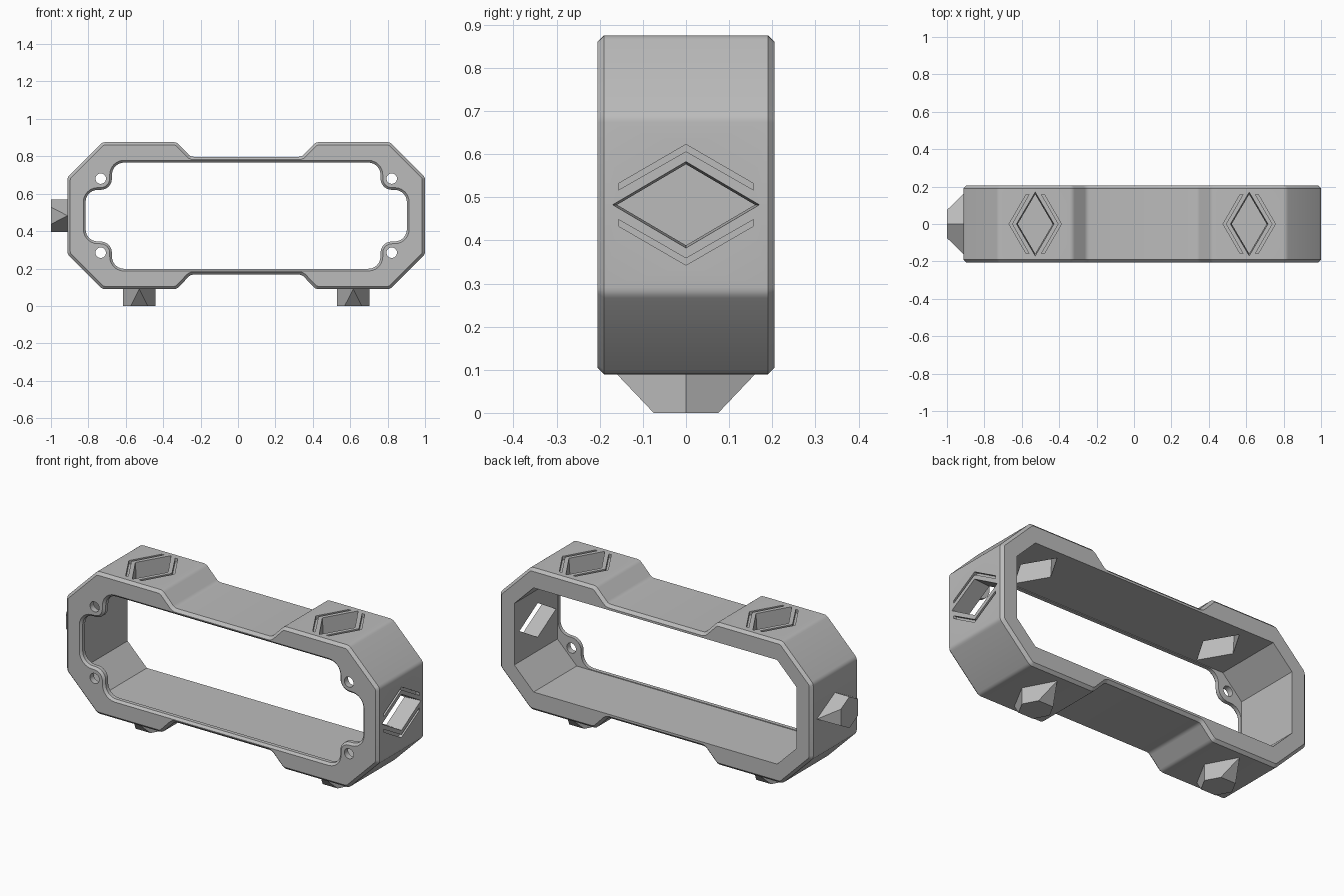
import bpy, bmesh, math
from mathutils import Vector

if "Cube" in bpy.data.objects:
    bpy.data.objects.remove(bpy.data.objects["Cube"])

CX, CZ = 0.044, 0.4825      # centre of the frame
HX, HZ = 0.956, 0.393       # outer half sizes
HY = 0.205                  # half depth

grey = bpy.data.materials.new("grey plastic")
grey.diffuse_color = (0.5, 0.5, 0.5, 1)
grey.use_nodes = True
grey.node_tree.nodes["Principled BSDF"].inputs["Base Color"].default_value = grey.diffuse_color


def make(name, bm):
    bmesh.ops.recalc_face_normals(bm, faces=bm.faces)
    me = bpy.data.meshes.new(name)
    bm.to_mesh(me)
    bm.free()
    me.materials.append(grey)
    ob = bpy.data.objects.new(name, me)
    bpy.context.collection.objects.link(ob)
    return ob


def loft(name, sections):
    """Closed solid through matching rings of 3D points."""
    bm = bmesh.new()
    rings = [[bm.verts.new(p) for p in s] for s in sections]
    n = len(rings[0])
    for r, s in zip(rings, rings[1:]):
        for i in range(n):
            j = (i + 1) % n
            bm.faces.new((r[i], r[j], s[j], s[i]))
    bm.faces.new(rings[0])
    bm.faces.new(rings[-1])
    return make(name, bm)


def fillet(pts, r, seg=3):
    """Round the corners of a closed 2D outline."""
    out = []
    for i, p in enumerate(pts):
        p = Vector(p)
        a = (Vector(pts[i - 1]) - p).normalized()
        b = (Vector(pts[(i + 1) % len(pts)]) - p).normalized()
        half = a.angle(b) / 2
        t = r / math.tan(half)
        c = p + (a + b).normalized() * (r / math.sin(half))
        u, v = p + a * t - c, p + b * t - c
        ang = u.angle(v)
        for k in range(seg + 1):
            f = k / seg
            w = (u * math.sin((1 - f) * ang) + v * math.sin(f * ang)) / math.sin(ang)
            out.append(c + w)
    return out


def offset(pts, d):
    """Shift a counter-clockwise outline outward by d."""
    out = []
    for i, p in enumerate(pts):
        e = (p - pts[i - 1]).normalized()
        f = (pts[(i + 1) % len(pts)] - p).normalized()
        n, m = Vector((e.y, -e.x)), Vector((f.y, -f.x))
        out.append(p + (n + m) * d / (1 + n.dot(m)))
    return out


def at_y(pts, y):
    return [(p.x + CX, y, p.y + CZ) for p in pts]


def four_way(quarter):
    """Mirror a first-quadrant path (right to top) into a closed outline."""
    q = [Vector(p) for p in quarter]
    top = q + [Vector((-p.x, p.y)) for p in reversed(q)]
    return top + [-p for p in top]


def arc(cx, cy, r, a0, a1, seg=6):
    return [(cx + r * math.cos(math.radians(a0 + (a1 - a0) * k / seg)),
             cy + r * math.sin(math.radians(a0 + (a1 - a0) * k / seg))) for k in range(seg + 1)]


# Outer shell: stepped octagon outline with chamfered front and back rims
outline = fillet(four_way([(HX, 0.206), (0.769, HZ), (0.372, HZ), (0.297, 0.315)]), 0.035)
slim = offset(outline, -0.015)
frame = loft("frame", [at_y(slim, -HY), at_y(outline, -HY + 0.015),
                       at_y(outline, HY - 0.015), at_y(slim, HY)])

cutters = []

# Octagonal cavity, open at the back
cavity = four_way([(0.863, 0.170), (0.745, 0.288)])
cutters.append(loft("cavity_cutter", [at_y(cavity, -0.172), at_y(cavity, 0.3)]))

# Front opening with screw tabs and a chamfered lip
SX, SZ = 0.778, 0.198
tab = (arc(SX + 0.016, SZ - 0.125, 0.065, 0, 90)
       + list(reversed(arc(SX, SZ, 0.06, 180, 270)))
       + arc(SX - 0.125, SZ + 0.021, 0.065, 0, 90))
opening = four_way(tab)
cutters.append(loft("opening_cutter", [at_y(offset(opening, 0.022), -HY - 0.01),
                                       at_y(opening, -HY + 0.012), at_y(opening, -0.1)]))

# Screw holes
for sx in (-1, 1):
    for sz in (-1, 1):
        ring = [Vector(p) for p in arc(sx * SX, sz * SZ, 0.028, 0, 360, 24)[:-1]]
        cutters.append(loft("screw_cutter", [at_y(ring, -0.3), at_y(ring, -0.1)]))


# Placement on the outer sides: a along depth, b across, d outward
def on_top(x):
    return lambda a, b, d: (x + b, a, CZ + HZ + d)


def on_bottom(x):
    return lambda a, b, d: (x + b, a, CZ - HZ - d)


def on_right(a, b, d):
    return (CX + HX + d, a, CZ + b)


def on_left(a, b, d):
    return (CX - HX - d, a, CZ + b)


SPAN = 0.572

# Tapered diamond sockets with a chevron groove on either side
for put in (on_top(CX - SPAN), on_top(CX + SPAN), on_right):
    def diamond(k, d):
        return [put(a * k, b * k, d) for a, b in ((0.17, 0), (0, 0.1), (-0.17, 0), (0, -0.1))]
    cutters.append(loft("socket_cutter", [diamond(1.01, 0.02), diamond(1, 0), diamond(0.91, -0.14)]))
    for s in (-1, 1):
        chevron = [(-0.157, 0.034), (0, 0.124), (0.157, 0.034),
                   (0.157, 0.049), (0, 0.14), (-0.157, 0.049)]
        cutters.append(loft("chevron_cutter", [[put(a, s * b, d) for a, b in chevron]
                                               for d in (-0.02, 0.02)]))

# Cut everything out of the shell
bpy.context.view_layer.objects.active = frame
for c in cutters:
    m = frame.modifiers.new("cut", 'BOOLEAN')
    m.operation = 'DIFFERENCE'
    m.solver = 'EXACT'
    m.object = c
    bpy.ops.object.modifier_apply(modifier=m.name)
    bpy.data.objects.remove(c)

bpy.ops.object.select_all(action='DESELECT')
frame.select_set(True)
bpy.ops.object.shade_smooth_by_angle(angle=math.radians(25))

# Diamond pegs with sloped ends
PA, PB, TIP = 0.16, 0.0865, 0.075
for name, put, h in (("bottom_peg_left", on_bottom(CX - SPAN), CZ - HZ),
                     ("bottom_peg_right", on_bottom(CX + SPAN), CZ - HZ),
                     ("side_peg", on_left, 0.088)):
    bm = bmesh.new()
    for s in (-1, 1):
        for d in (-0.01, 0):
            bm.verts.new(put(s * PA, 0, d))
            bm.verts.new(put(0, s * PB, d))
        bm.verts.new(put(0, s * PB, h))
        for t in (-1, 1):
            bm.verts.new(put(s * TIP, t * PB * (1 - TIP / PA), h))
    bmesh.ops.convex_hull(bm, input=bm.verts)
    bmesh.ops.dissolve_limit(bm, angle_limit=0.01, verts=bm.verts, edges=bm.edges)
    make(name, bm)
